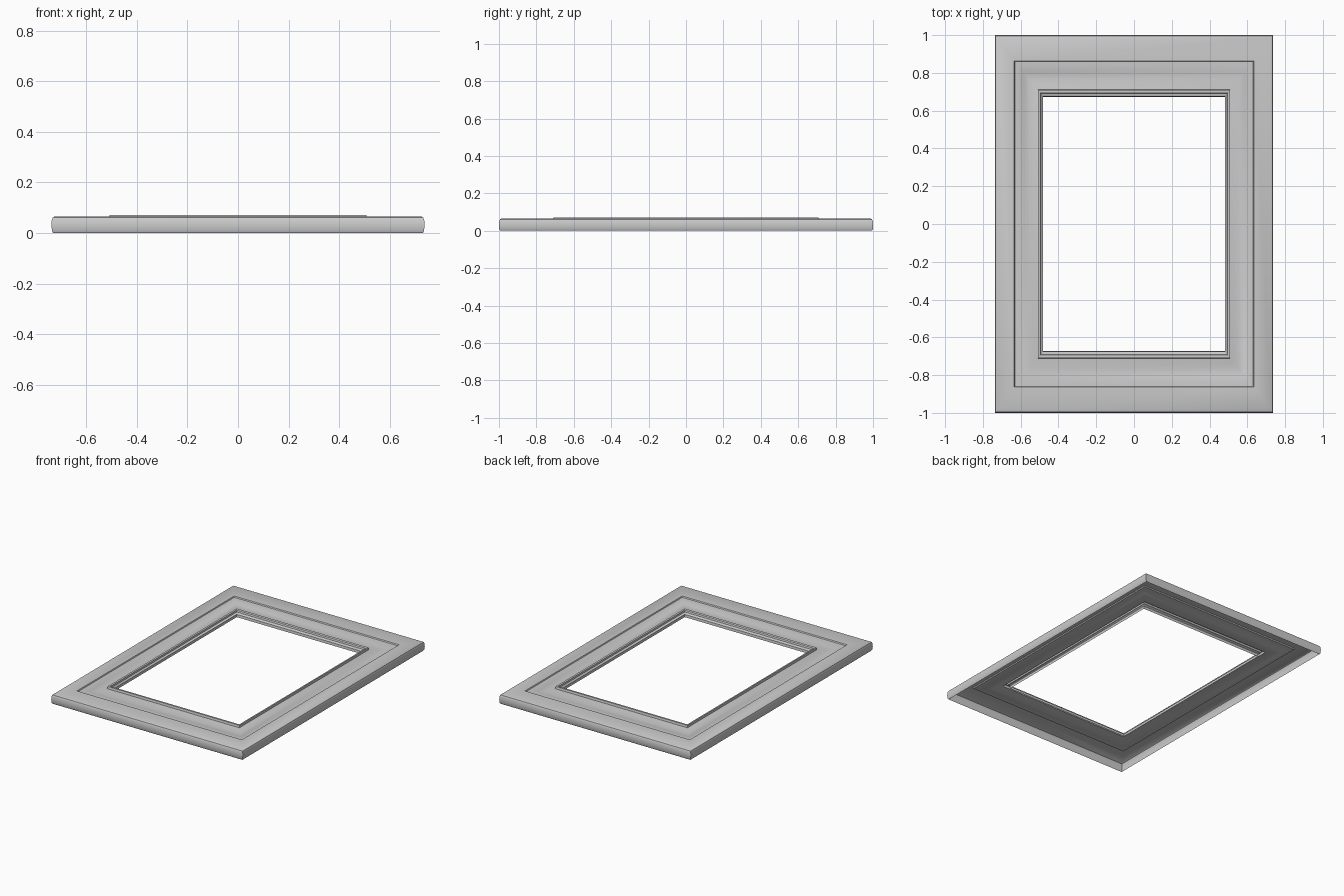
import bpy, bmesh

if "Cube" in bpy.data.objects:
    bpy.data.objects.remove(bpy.data.objects["Cube"])

# moulding cross-section, outside to inside: (half width x, half length y, height z)
outer_wall = [(.730, .994, 0), (.735, .999, .008), (.737, 1.0, .03), (.736, .999, .05),
              (.732, .994, .061), (.726, .986, .065)]
flat_band = [(.634, .864, .065), (.631, .860, .058)]
cove = [(.612, .838, .057), (.598, .82, .054), (.584, .803, .049), (.570, .786, .046),
        (.552, .765, .047), (.530, .738, .051), (.509, .712, .056)]
inner_bead = [(.507, .709, .071), (.500, .700, .072), (.495, .693, .069),
              (.493, .690, .058), (.486, .681, .055), (.482, .675, .050), (.481, .673, .032)]
profile = outer_wall + flat_band + cove + inner_bead

# sweep the section round the four mitred corners, open underneath
bm = bmesh.new()
rings = [[bm.verts.new((sx * x, sy * y, z))
          for sx, sy in ((-1, -1), (1, -1), (1, 1), (-1, 1))] for x, y, z in profile]
for a, b in zip(rings, rings[1:]):
    for i in range(4):
        j = (i + 1) % 4
        bm.faces.new((a[i], a[j], b[j], b[i]))

mesh = bpy.data.meshes.new("frame_moulding")
bm.to_mesh(mesh)
bm.free()
frame = bpy.data.objects.new("frame_moulding", mesh)
bpy.context.collection.objects.link(frame)
bpy.context.view_layer.objects.active = frame
frame.select_set(True)
bpy.ops.object.shade_smooth_by_angle(angle=0.6)
